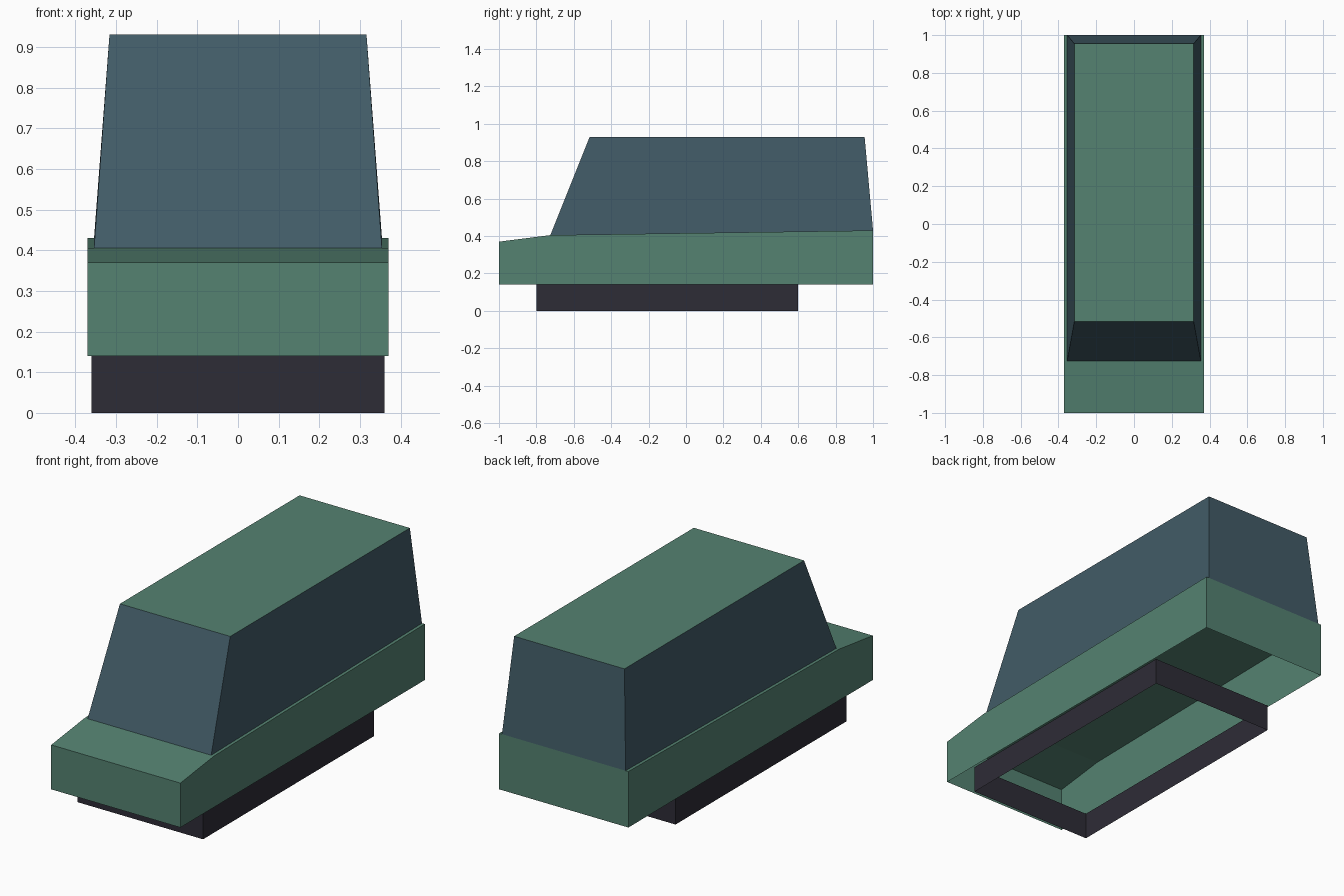
import bpy
import bmesh

cube = bpy.data.objects.get("Cube")
if cube:
    bpy.data.objects.remove(cube, do_unlink=True)


def material(name, rgb):
    m = bpy.data.materials.new(name)
    m.use_nodes = True
    m.diffuse_color = (*rgb, 1)
    m.node_tree.nodes["Principled BSDF"].inputs["Base Color"].default_value = (*rgb, 1)
    return m


green = material("body green", (0.089, 0.223, 0.165))
glass = material("window blue grey", (0.054, 0.105, 0.135))
dark = material("wheel charcoal", (0.027, 0.025, 0.037))


def ring(bm, half, front, back):
    """Rectangular loop; front and back are (y, z)."""
    return [bm.verts.new((sx * half, y, z))
            for sx, (y, z) in ((-1, front), (1, front), (1, back), (-1, back))]


def walls(bm, low, high):
    return [bm.faces.new((low[i], low[(i + 1) % 4], high[(i + 1) % 4], high[i]))
            for i in range(4)]


def finish(name, bm, mats):
    mesh = bpy.data.meshes.new(name)
    bm.to_mesh(mesh)
    bm.free()
    for m in mats:
        mesh.materials.append(m)
    obj = bpy.data.objects.new(name, mesh)
    bpy.context.collection.objects.link(obj)
    return obj


# Lower body: side profile swept across the width, open underneath
bm = bmesh.new()
profile = [(-1, 0.14), (-1, 0.37), (-0.725, 0.405), (1, 0.43), (1, 0.14)]
right, left = [[bm.verts.new((x, y, z)) for y, z in profile] for x in (-0.37, 0.37)]
bm.faces.new(right[::-1])
bm.faces.new(left)
for i in range(len(profile) - 1):
    bm.faces.new((right[i], left[i], left[i + 1], right[i + 1]))
bmesh.ops.recalc_face_normals(bm, faces=bm.faces)
finish("lower_body", bm, [green])

# Cabin: tapered window walls under a flat roof
bm = bmesh.new()
base = ring(bm, 0.354, (-0.725, 0.405), (1, 0.43))
top = ring(bm, 0.316, (-0.515, 0.93), (0.955, 0.93))
walls(bm, base, top)
roof = bm.faces.new(top)
roof.material_index = 1
finish("cabin", bm, [glass, green])

# Wheel band: four thin walls, open above and below
bm = bmesh.new()
walls(bm, ring(bm, 0.36, (-0.8, 0), (0.6, 0)),
      ring(bm, 0.36, (-0.8, 0.14), (0.6, 0.14)))
finish("wheel_band", bm, [dark])
